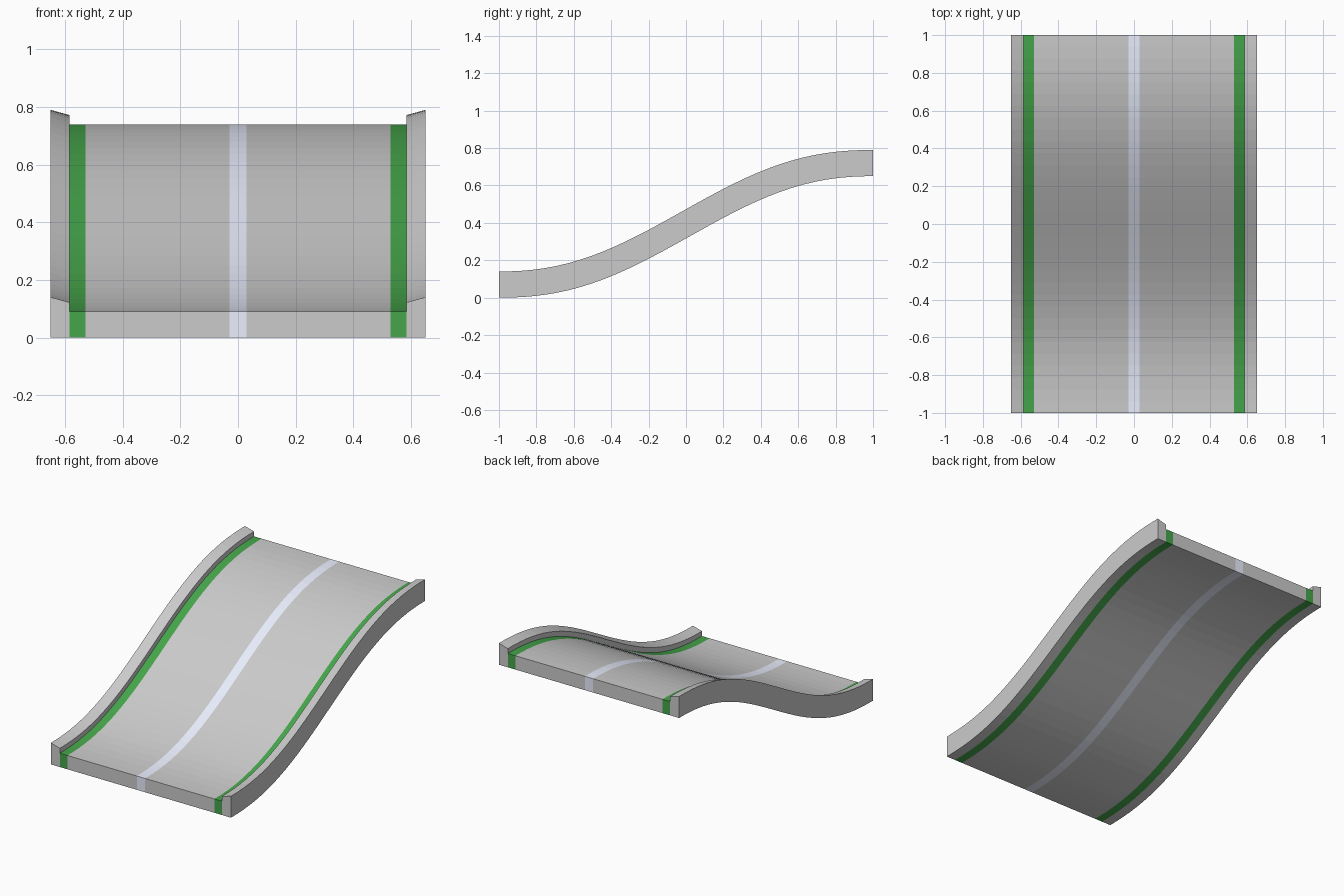
import bpy
import math

if "Cube" in bpy.data.objects:
    bpy.data.objects.remove(bpy.data.objects["Cube"])

STEPS = 32
LENGTH, RISE, HEIGHT = 2.0, 0.65, 0.14


def path(t, h):
    """Height of the S-shaped ramp at fraction t, h above its underside."""
    ease = 0.5 * (1 - math.cos(math.pi * t))
    smooth = t ** 3 * (t * (6 * t - 15) + 10)
    swell = 0.016 * math.sin(math.pi * t) ** 2
    return RISE * (ease + smooth) / 2 - swell / 2 + h * (1 + swell / HEIGHT)


def colour(name, rgb):
    mat = bpy.data.materials.new(name)
    mat.diffuse_color = (*rgb, 1)
    mat.use_nodes = True
    mat.node_tree.nodes["Principled BSDF"].inputs["Base Color"].default_value = mat.diffuse_color
    return mat


def sweep(name, profile, hidden=(), mat=None):
    """Sweep an anticlockwise (x, height) profile along the ramp, mirrored in x.
    Profile edges listed in hidden touch a neighbouring part and get no wall."""
    n = len(profile)
    verts = []
    for i in range(STEPS + 1):
        t = i / STEPS
        verts += [(x, (t - 0.5) * LENGTH, path(t, h)) for x, h in profile]
    faces = [tuple(range(n)), tuple(reversed(range(STEPS * n, STEPS * n + n)))]
    for i in range(STEPS):
        a, b = i * n, (i + 1) * n
        for j in range(n):
            if j not in hidden:
                k = (j + 1) % n
                faces.append((a + j, b + j, b + k, a + k))
    mesh = bpy.data.meshes.new(name)
    mesh.from_pydata(verts, [], faces)
    if mat:
        mesh.materials.append(mat)
    obj = bpy.data.objects.new(name, mesh)
    bpy.context.collection.objects.link(obj)
    obj.modifiers.new("Mirror", 'MIRROR').use_axis[0] = True
    return obj


def strip(name, x0, x1, mat=None):
    top = 0.09
    sweep(name, [(x0, 0), (x1, 0), (x1, top), (x0, top)], (1, 3), mat)


green = colour("edge_green", (0.06, 0.38, 0.07))
pale = colour("line_pale", (0.83, 0.87, 1.0))

# Road surface and its painted lines
strip("centre_line", 0.0, 0.03, pale)
strip("road_deck", 0.03, 0.53)
strip("edge_line", 0.53, 0.585, green)

# Raised side curbs with tops sloping inwards
sweep("side_curb", [(0.585, 0), (0.65, 0), (0.65, 0.14), (0.585, 0.122), (0.585, 0.09)], (4,))
